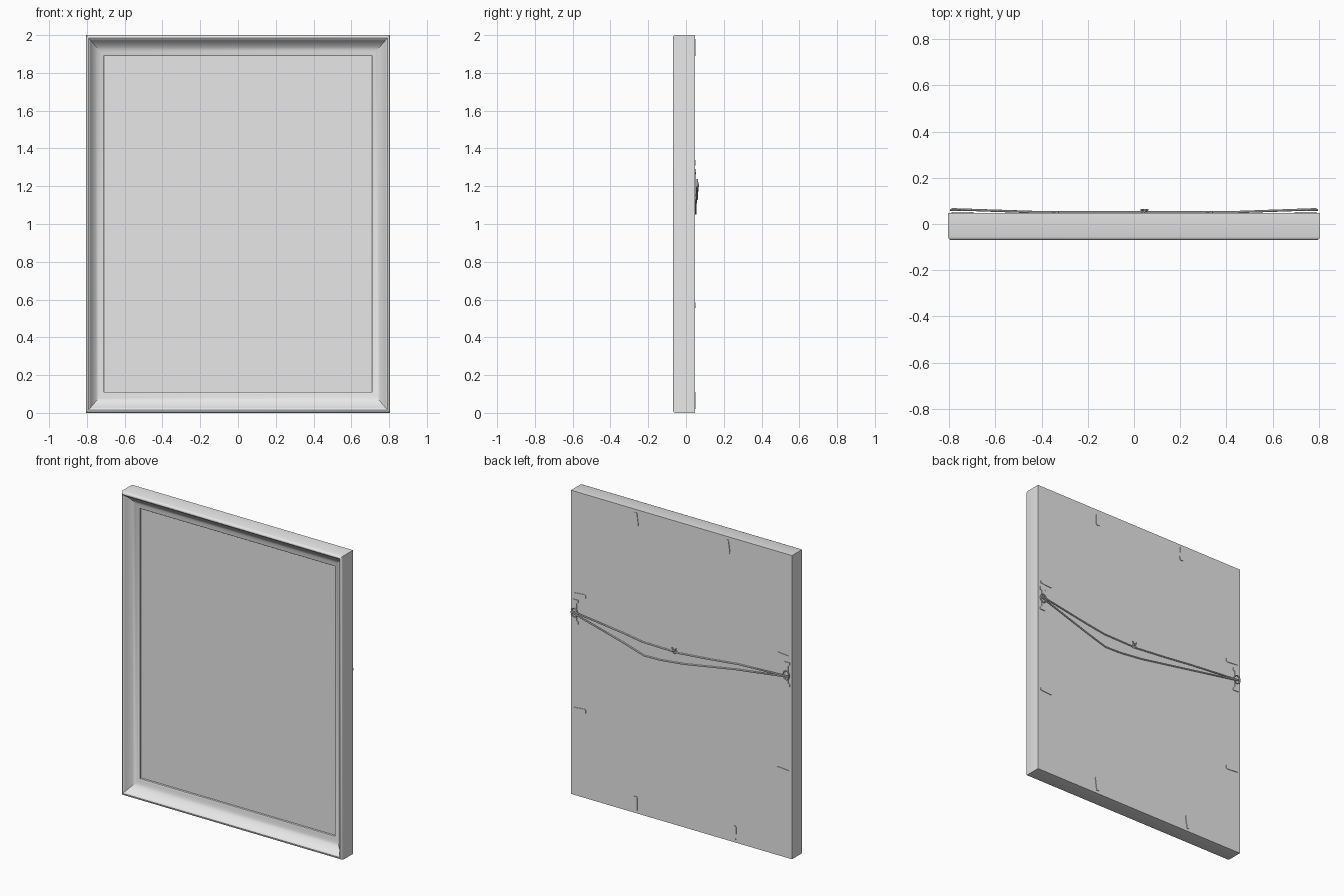
import bpy
import bmesh
from math import sin, cos, pi
from mathutils import Vector, Matrix

cube = bpy.data.objects.get("Cube")
if cube:
    bpy.data.objects.remove(cube, do_unlink=True)

W, H = 0.805, 2.0
FRONT, BACK = -0.07, 0.047

grey = bpy.data.materials.new("light_grey")
grey.use_nodes = True
grey.diffuse_color = (0.8, 0.8, 0.8, 1)
grey.node_tree.nodes["Principled BSDF"].inputs["Base Color"].default_value = (0.8, 0.8, 0.8, 1)


def finish(name, mesh, smooth=False):
    obj = bpy.data.objects.new(name, mesh)
    bpy.context.collection.objects.link(obj)
    mesh.materials.clear()
    mesh.materials.append(grey)
    if smooth:
        bpy.ops.object.select_all(action='DESELECT')
        obj.select_set(True)
        bpy.context.view_layer.objects.active = obj
        bpy.ops.object.shade_smooth_by_angle(angle=0.6)
    return obj


def from_bmesh(name, bm, smooth=False):
    bmesh.ops.recalc_face_normals(bm, faces=bm.faces[:])
    mesh = bpy.data.meshes.new(name)
    bm.to_mesh(mesh)
    bm.free()
    return finish(name, mesh, smooth)


def plate(name, outline, y0, y1, place=Matrix()):
    """Flat plate from an x-z outline, moved by a matrix."""
    bm = bmesh.new()
    face = bm.faces.new([bm.verts.new((x, y0, z)) for x, z in outline])
    out = bmesh.ops.extrude_face_region(bm, geom=[face])
    bmesh.ops.translate(bm, vec=(0, y1 - y0, 0),
                        verts=[v for v in out["geom"] if isinstance(v, bmesh.types.BMVert)])
    bm.transform(place)
    return from_bmesh(name, bm)


def tube(name, points, radius, closed=False):
    """Round cord through a few points."""
    curve = bpy.data.curves.new(name, 'CURVE')
    curve.dimensions = '3D'
    curve.bevel_depth = radius
    curve.bevel_resolution = 2
    curve.use_fill_caps = True
    spline = curve.splines.new('POLY')
    spline.points.add(len(points) - 1)
    for p, co in zip(spline.points, points):
        p.co = (*co, 1)
    spline.use_cyclic_u = closed
    temp = bpy.data.objects.new(name + "_path", curve)
    bpy.context.collection.objects.link(temp)
    bpy.context.view_layer.update()
    mesh = bpy.data.meshes.new_from_object(
        temp.evaluated_get(bpy.context.evaluated_depsgraph_get()))
    bpy.data.objects.remove(temp, do_unlink=True)
    return finish(name, mesh, True)


# Moulding: (inset, depth from the front) profile swept round the mitred corners
profile = [(0, BACK - FRONT), (0, 0.014), (0.003, 0.006), (0.009, 0.001), (0.014, 0),
           (0.019, 0.003), (0.024, 0.012), (0.032, 0.024), (0.042, 0.036), (0.054, 0.046),
           (0.068, 0.054), (0.082, 0.058), (0.092, 0.06), (0.095, 0.063), (0.095, 0.078)]
bm = bmesh.new()
rings = []
for t, d in profile:
    tz = t * 1.16
    rings.append([bm.verts.new((sx * (W - t), FRONT + d, z))
                  for sx, z in ((-1, tz), (1, tz), (1, H - tz), (-1, H - tz))])
for a, b in zip(rings, rings[1:]):
    for i in range(4):
        j = (i + 1) % 4
        bm.faces.new((a[i], a[j], b[j], b[i]))
bm.faces.new(rings[0])
frame = from_bmesh("frame_moulding", bm, True)

# Recessed picture panel
x, z0 = W - 0.09, 0.104
plate("picture_panel", [(-x, z0), (x, z0), (x, H - z0), (-x, H - z0)], 0.007, BACK - 0.01)

# Retaining tabs around the back, wider toward the middle of the panel
tab = [(-0.008, 0.0), (0.008, 0.0), (0.015, -0.08), (0.009, -0.09), (-0.009, -0.09), (-0.015, -0.08)]
spots = [(0.332, 1.98, 0.06), (-0.335, 1.98, 0.06),
         (0.33, 0.02, pi + 0.06), (-0.39, 0.02, pi + 0.06)]
for side in (-1, 1):
    for z in (0.57, 1.325):
        spots.append((side * 0.785, z, side * pi / 2))
for x, z, angle in spots:
    plate("retaining_tab", tab, BACK - 0.002, BACK + 0.004,
          Matrix.Translation((x, 0, z)) @ Matrix.Rotation(angle, 4, 'Y'))

# Hangers: I-shaped plate with a ring on each side
for side in (-1, 1):
    place = Matrix.Translation((side * 0.77, 0, 1.21))
    half = [(0.02, -0.08), (0.02, -0.062), (0.008, -0.055), (0.008, 0.055), (0.02, 0.062), (0.02, 0.08)]
    outline = half + [(-x, z) for x, z in reversed(half)]
    plate("hanger_plate", outline, BACK - 0.002, BACK + 0.005, place)
    ring = [(side * 0.772 + 0.022 * cos(a), BACK + 0.013, 1.207 + 0.028 * sin(a))
            for a in (i * pi / 8 for i in range(16))]
    tube("hanger_ring", ring, 0.004, True)

# Hanging cord: a taut upper strand and a slack lower strand
Y0, Y1 = BACK + 0.017, BACK + 0.004
upper = [(0.79, Y0, 1.215), (0.42, Y1, 1.163), (0.28, Y1, 1.142), (0.02, Y1, 1.138),
         (-0.2, Y1, 1.158), (-0.42, Y1, 1.182), (-0.79, Y0, 1.205)]
lower = [(0.79, Y0, 1.207), (0.42, Y1, 1.1), (0.27, Y1, 1.055), (0.15, Y1, 1.058),
         (-0.02, Y1, 1.077), (-0.4, Y1, 1.143), (-0.79, Y0, 1.203)]
tube("upper_cord", upper, 0.005)
tube("lower_cord", lower, 0.005)

# Knot with two loose ends
knot = [(0.045 + 0.009 * cos(a), BACK + 0.008 + 0.006 * sin(2 * a), 1.142 + 0.01 * sin(a))
        for a in (i * pi / 6 for i in range(12))]
tube("cord_knot", knot, 0.005, True)
for dx in (-0.015, 0.015):
    tube("cord_end", [(0.045, BACK + 0.01, 1.145), (0.045 + dx, BACK + 0.014, 1.168)], 0.004)
